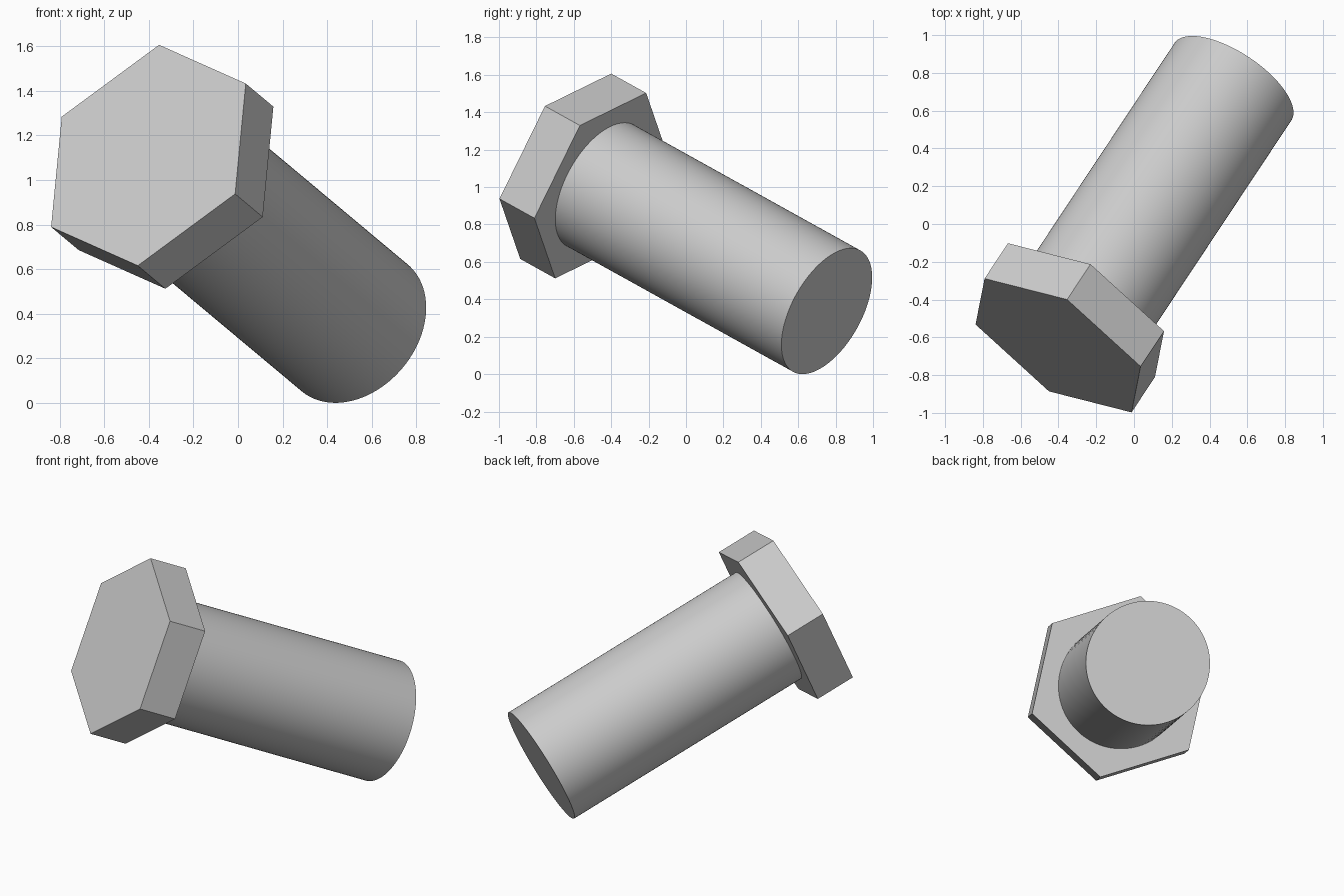
import bpy, math
from mathutils import Matrix, Vector

cube = bpy.data.objects.get("Cube")
if cube:
    bpy.data.objects.remove(cube, do_unlink=True)

# Single plain metal colour
steel = bpy.data.materials.new("light_grey")
steel.use_nodes = True
grey = (0.6, 0.6, 0.6, 1)
steel.diffuse_color = grey
steel.node_tree.nodes["Principled BSDF"].inputs["Base Color"].default_value = grey

# Bolt frame: z runs from the head's outer face to the shaft tip, y to a hex corner
axis = Vector((0.502, 0.757, -0.420)).normalized()
corner = Vector((0.048, 0.243, 0.494))
corner = (corner - axis * corner.dot(axis)).normalized()
side = corner.cross(axis)
frame = Matrix((side, corner, axis)).transposed().to_4x4()
frame.translation = (-0.402, -0.643, 1.111)


def prism(name, sides, radius, start, end):
    bpy.ops.mesh.primitive_cylinder_add(vertices=sides, radius=radius, depth=end - start)
    ob = bpy.context.object
    ob.name = name
    ob.data.materials.append(steel)
    ob.matrix_world = frame @ Matrix.Translation((0, 0, (start + end) / 2))
    return ob


# Hexagonal head
prism("bolt_head", 6, 0.554, 0, 0.247)

# Round shaft, seated slightly into the head
prism("bolt_shaft", 96, 0.371, 0.23, 1.845)
bpy.ops.object.shade_smooth_by_angle(angle=math.radians(30))
